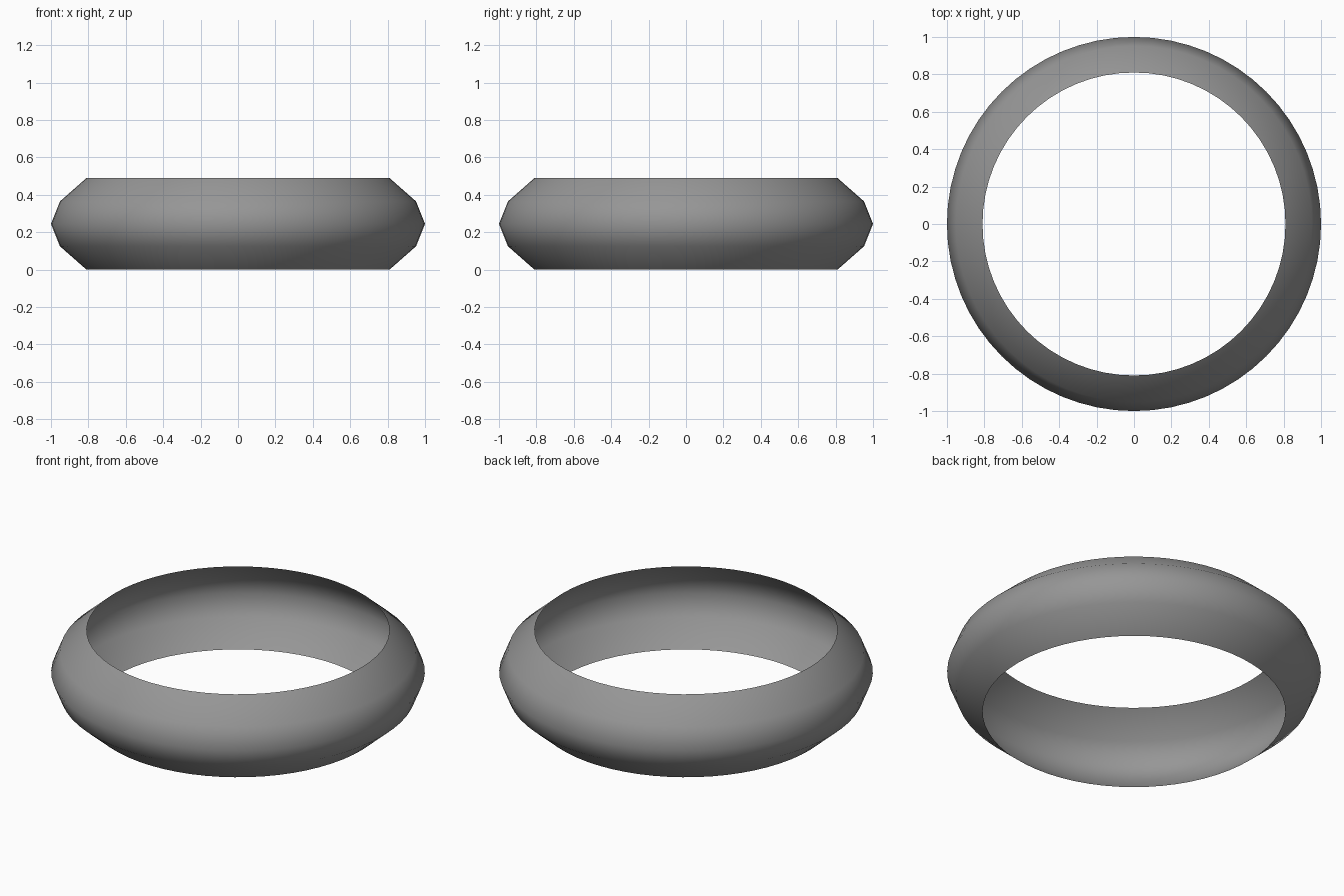
import bpy, bmesh, math

if "Cube" in bpy.data.objects:
    bpy.data.objects.remove(bpy.data.objects["Cube"])

# Open band: half-profile (radius, height) revolved round z, no inner wall
PROFILE = [(0.81, 0.0), (0.952, 0.125), (1.0, 0.245), (0.952, 0.365), (0.81, 0.49)]
SEGMENTS = 64

bm = bmesh.new()
verts = [bm.verts.new((r, 0, z)) for r, z in PROFILE]
edges = [bm.edges.new(pair) for pair in zip(verts, verts[1:])]
bmesh.ops.spin(bm, geom=verts + edges, cent=(0, 0, 0), axis=(0, 0, 1),
               angle=math.tau, steps=SEGMENTS, use_duplicate=False)
bmesh.ops.remove_doubles(bm, verts=bm.verts, dist=1e-4)

# Face outwards and shade smooth
bm.normal_update()
for f in bm.faces:
    c = f.calc_center_median()
    if f.normal.x * c.x + f.normal.y * c.y < 0:
        f.normal_flip()
    f.smooth = True

mesh = bpy.data.meshes.new("ring_band")
bm.to_mesh(mesh)
bm.free()
ring = bpy.data.objects.new("ring_band", mesh)
bpy.context.collection.objects.link(ring)

# Darker grey surface
grey = bpy.data.materials.new("mid_grey")
grey.diffuse_color = (0.305, 0.305, 0.305, 1)
grey.use_nodes = True
grey.node_tree.nodes["Principled BSDF"].inputs["Base Color"].default_value = grey.diffuse_color
mesh.materials.append(grey)
